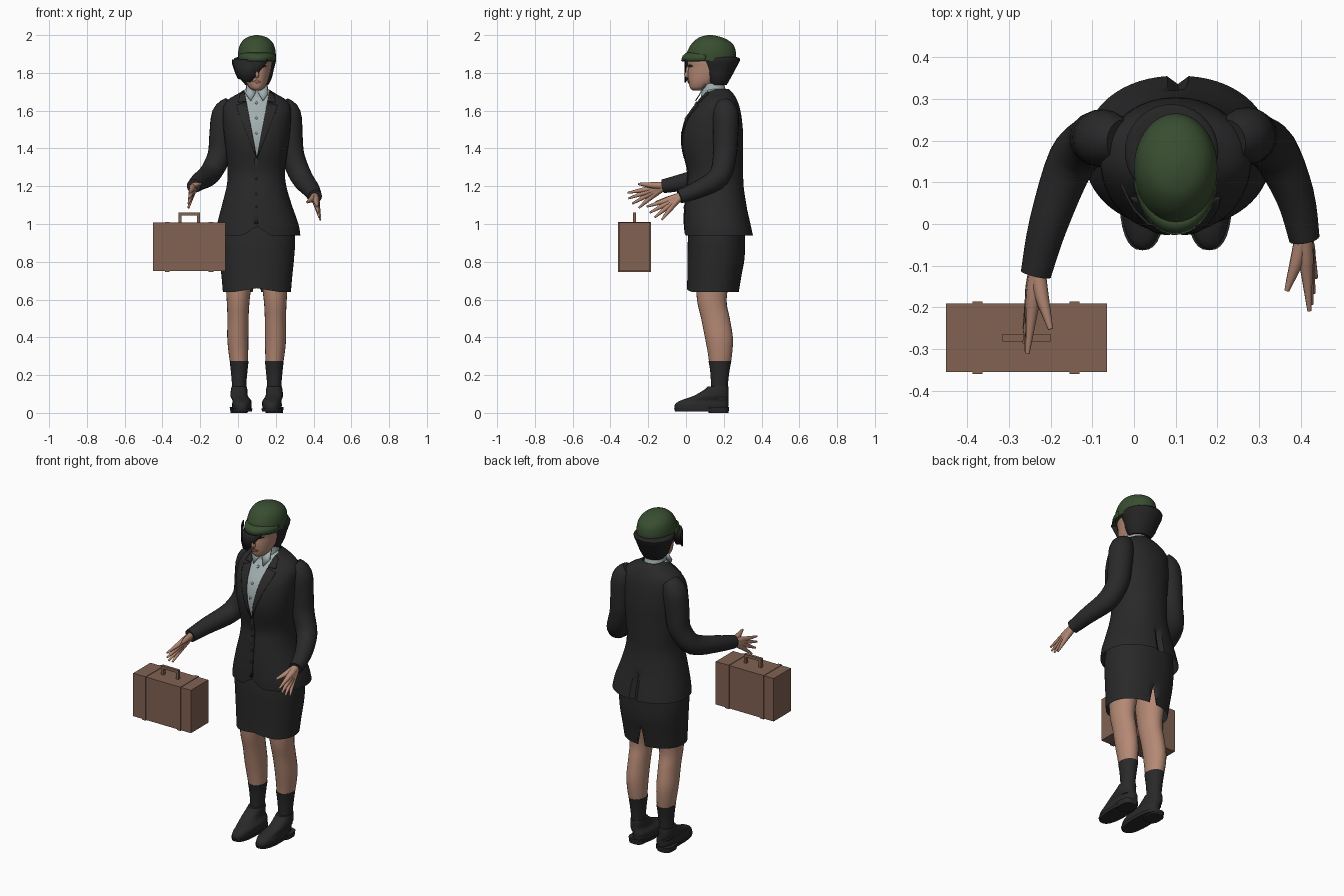
import bpy, bmesh, math
from mathutils import Vector, Matrix
from mathutils.bvhtree import BVHTree

if "Cube" in bpy.data.objects:
    bpy.data.objects.remove(bpy.data.objects["Cube"])

CX = 0.1  # body centre line


def material(name, rgb):
    m = bpy.data.materials.new(name)
    m.use_nodes = True
    m.diffuse_color = (*rgb, 1)
    bsdf = m.node_tree.nodes["Principled BSDF"]
    bsdf.inputs["Base Color"].default_value = (*rgb, 1)
    bsdf.inputs["Roughness"].default_value = 0.8
    return m


BLACK = material("charcoal_cloth", (0.022, 0.022, 0.023))
HAIR = material("black_hair", (0.018, 0.018, 0.019))
SKIN = material("skin", (0.46, 0.25, 0.175))
LIPS = material("lips", (0.32, 0.13, 0.1))
SHIRT = material("pale_grey_shirt", (0.36, 0.43, 0.43))
GREEN = material("dark_green_hat", (0.04, 0.075, 0.03))
BROWN = material("brown_leather", (0.22, 0.122, 0.086))


def mesh(name, verts, faces, mat, thick=0, angle=40):
    me = bpy.data.meshes.new(name)
    me.from_pydata([tuple(v) for v in verts], [], faces)
    bm = bmesh.new()
    bm.from_mesh(me)
    bmesh.ops.remove_doubles(bm, verts=bm.verts, dist=0.0002)
    bmesh.ops.recalc_face_normals(bm, faces=bm.faces)
    bm.to_mesh(me)
    bm.free()
    me.materials.append(mat)
    ob = bpy.data.objects.new(name, me)
    bpy.context.collection.objects.link(ob)
    if thick:
        mod = ob.modifiers.new("thickness", "SOLIDIFY")
        mod.thickness, mod.offset = thick, 0
    bpy.ops.object.select_all(action="DESELECT")
    ob.select_set(True)
    bpy.context.view_layer.objects.active = ob
    bpy.ops.object.shade_smooth_by_angle(angle=math.radians(angle))
    return ob


def spline(rows, n):
    """Catmull-Rom through rows of numbers."""
    r = [rows[0], *rows, rows[-1]]
    out = []
    for i in range(1, len(r) - 2):
        for s in range(n):
            t = s / n
            out.append([0.5 * (2 * b + (c - a) * t + (2 * a - 5 * b + 4 * c - d) * t * t
                               + (3 * b - a - 3 * c + d) * t ** 3)
                        for a, b, c, d in zip(r[i - 1], r[i], r[i + 1], r[i + 2])])
    return out + [list(rows[-1])]


def skin_rings(name, rings, mat, caps, **kw):
    n = len(rings[0])
    verts = [v for ring in rings for v in ring]
    faces = [(k * n + i, k * n + (i + 1) % n, (k + 1) * n + (i + 1) % n, (k + 1) * n + i)
             for k in range(len(rings) - 1) for i in range(n)]
    if caps:
        faces += [tuple(range(n)), tuple(range(len(verts) - n, len(verts)))]
    return mesh(name, verts, faces, mat, **kw)


def loft(name, rows, mat, steps=4, n=32, caps=True, warp=None, power=1, **kw):
    """Stacked oval sections: height, centre x, front y, back y, half width."""
    def p(v):
        return math.copysign(abs(v) ** power, v)
    rings = []
    for z, xc, yf, yb, hw in spline(rows, steps):
        ring = []
        for i in range(n):
            a = math.tau * i / n
            v = Vector((xc + hw * p(math.cos(a)), (yf + yb) / 2 + (yb - yf) / 2 * p(math.sin(a)), z))
            ring.append(warp(v) if warp else v)
        rings.append(ring)
    return skin_rings(name, rings, mat, caps, **kw)


def tube(name, pts, mat, steps=4, n=14):
    """Round limb along points of x, y, z, radius."""
    path = spline(pts, steps)
    pos = [Vector(q[:3]) for q in path]
    tan = [(pos[min(i + 1, len(pos) - 1)] - pos[max(i - 1, 0)]).normalized() for i in range(len(pos))]
    side = tan[0].orthogonal().normalized()
    rings = []
    for i, (c, t) in enumerate(zip(pos, tan)):
        if i:
            side = tan[i - 1].rotation_difference(t) @ side
        up = t.cross(side)
        rings.append([c + path[i][3] * (side * math.cos(math.tau * k / n) + up * math.sin(math.tau * k / n))
                      for k in range(n)])
    return skin_rings(name, rings, mat, True)


def box(name, lo, hi, mat):
    v = [(x, y, z) for x in (lo[0], hi[0]) for y in (lo[1], hi[1]) for z in (lo[2], hi[2])]
    return mesh(name, v, [(0, 1, 3, 2), (4, 6, 7, 5), (0, 4, 5, 1), (2, 3, 7, 6), (0, 2, 6, 4), (1, 5, 7, 3)], mat)


def tree_of(ob):
    bm = bmesh.new()
    bm.from_mesh(ob.data)
    return BVHTree.FromBMesh(bm)


def patch(name, tree, corners, mat, side=1, thick=0.008, n=8):
    """Thin plate laid on the front of a surface; corners are x offset and height."""
    a, b, c, d = [Vector((CX + side * x, z)) for x, z in corners]
    verts = []
    for j in range(n + 1):
        for i in range(n + 1):
            q = a.lerp(b, i / n).lerp(d.lerp(c, i / n), j / n)
            hit = tree.ray_cast(Vector((q.x, -1, q.y)), Vector((0, 1, 0)))[0]
            verts.append((q.x, (hit.y if hit else 0.1) - 0.002, q.y))
    w = n + 1
    faces = [(j * w + i, j * w + i + 1, (j + 1) * w + i + 1, (j + 1) * w + i) for j in range(n) for i in range(n)]
    return mesh(name, verts, faces, mat, thick)


# Jacket body: raised hem at the front opening, pinched vent at the back
def jacket_warp(v):
    dx = abs(v.x - CX)
    if v.y < 0.1:
        v.z = max(v.z, 0.94 + 0.05 * max(0, 1 - dx / 0.07))
    elif dx < 0.012 and v.z < 1.1:
        v.y -= 0.02
    return v


jacket = loft("jacket", [
    (.94, .105, -.01, .355, .225), (1, .105, -.01, .342, .215), (1.1, .1, -.005, .32, .185),
    (1.2, .098, .005, .305, .158), (1.28, .097, .01, .303, .152), (1.4, .1, -.018, .303, .165),
    (1.48, .1, -.02, .302, .175), (1.56, .1, 0, .295, .18), (1.62, .1, .04, .283, .178),
    (1.66, .1, .07, .268, .15), (1.69, .1, .09, .25, .1), (1.715, .1, .1, .225, .06)],
    BLACK, n=64, caps=False, warp=jacket_warp, power=0.93)

# Shirt showing in the jacket's V opening, cut along the lapel lines
V_LOW, V_SLOPE = 1.355, 0.19
jacket.data.materials.append(SHIRT)
bm = bmesh.new()
bm.from_mesh(jacket.data)
for s in (1, -1):
    bmesh.ops.bisect_plane(bm, geom=bm.verts[:] + bm.edges[:] + bm.faces[:], dist=1e-5,
                           plane_co=(CX, 0, V_LOW), plane_no=(s, 0, -V_SLOPE))
for f in bm.faces:
    c = f.calc_center_median()
    if c.y < 0.15 and abs(c.x - CX) < V_SLOPE * (c.z - V_LOW):
        f.material_index = 1
bm.to_mesh(jacket.data)
bm.free()

# Lapels, placket, buttons
front = tree_of(jacket)
for s, tag in ((1, "left"), (-1, "right")):
    patch(tag + "_lapel", front, [(0, 1.345), (.1, 1.6), (.107, 1.628), (.055, 1.645)], BLACK, s)
    patch(tag + "_jacket_collar", front, [(.056, 1.648), (.1, 1.645), (.088, 1.685), (.066, 1.7)], BLACK, s)
    mesh(tag + "_shirt_collar_flap", [(CX + s * x, y, z) for x, y, z in
         ((.004, .082, 1.7), (.052, .1, 1.742), (.06, .075, 1.69), (.032, .05, 1.652))],
         [(0, 1, 2, 3)], SHIRT, 0.006)
patch("front_placket", front, [(-.012, 1.0), (.006, 1.0), (.006, 1.35), (-.012, 1.35)], BLACK, thick=0.005)
for mat, heights in ((HAIR, (1.24, 1.16, 1.09)), (SHIRT, (1.64, 1.56, 1.48))):
    for z in heights:
        patch("button", front, [(-.01, z), (-.003, z - .007), (.004, z), (-.003, z + .007)], mat, thick=0.009, n=2)
loft("shirt_collar", [(1.67, CX, .078, .215, .064), (1.71, CX, .085, .21, .06), (1.745, CX, .09, .2, .055)],
     SHIRT, caps=False)


# Skirt with arched front hem and a slit at the back
def skirt_warp(v):
    dx = abs(v.x - CX)
    low = 0.64 + (0.02 * max(0, 1 - dx / 0.12) if v.y < 0.14 else 0.12 * max(0, 1 - dx / 0.022))
    v.z = max(v.z, low)
    return v


loft("skirt", [(.64, CX, .005, .28, .18), (.72, CX, .007, .293, .187), (.82, CX, .008, .31, .197),
               (.92, CX, .01, .312, .203), (1.0, CX, .02, .31, .195)],
     BLACK, n=64, caps=False, warp=skirt_warp, power=0.9)

# Legs, socks and shoes
for tag, x, toe in (("left", .192, .168), ("right", .006, .035)):
    o = 1 if tag == "left" else -1
    loft(tag + "_leg", [(.25, x, .125, .235, .045), (.32, x + o * .004, .115, .245, .052),
                        (.4, x + o * .007, .1, .248, .056), (.5, x + o * .006, .08, .232, .056),
                        (.6, x + o * .005, .058, .215, .061), (.75, x, .05, .24, .075),
                        (.9, x, .06, .26, .08)], SKIN, n=24)
    loft(tag + "_sock", [(.07, x, .13, .22, .036), (.15, x, .132, .222, .038), (.22, x, .128, .23, .044),
                         (.275, x, .119, .24, .05)], BLACK, n=24)
    mid = (x + toe) / 2
    loft(tag + "_shoe", [(.02, mid, -.06, .222, .05), (.045, mid, -.058, .225, .052),
                         (.065, mid, -.03, .226, .05), (.09, x, .04, .226, .046),
                         (.125, x, .1, .226, .043), (.14, x, .115, .224, .04)], BLACK, n=32, power=0.85)
    loft(tag + "_sole", [(.008, mid, -.058, .226, .053), (.024, mid, -.063, .228, .056)], BLACK, power=0.8)
    loft(tag + "_heel", [(0, x, .12, .225, .045), (.03, x, .11, .228, .05)], BLACK, power=0.7)

# Sleeves and hands
sleeves = {
    "right": [(-.03, .2, 1.63, .05), (-.07, .205, 1.58, .068), (-.085, .205, 1.47, .067), (-.1, .2, 1.36, .062),
              (-.15, .15, 1.265, .058), (-.205, 0, 1.225, .047), (-.235, -.12, 1.2, .037)],
    "left": [(.23, .2, 1.63, .05), (.265, .21, 1.58, .068), (.275, .21, 1.47, .067), (.29, .205, 1.36, .062),
             (.335, .175, 1.25, .058), (.385, .07, 1.185, .047), (.408, -.035, 1.145, .037)]}
tips = {
    "right": [(-.255, -.31, 1.165), (-.258, -.305, 1.135), (-.262, -.285, 1.107), (-.262, -.25, 1.085)],
    "left": [(.42, -.208, 1.092), (.425, -.192, 1.06), (.43, -.165, 1.035), (.436, -.128, 1.022)]}
thumbs = {"right": (-.2, -.252, 1.212), "left": (.366, -.16, 1.115)}
for tag, pts in sleeves.items():
    tube(tag + "_sleeve", pts, BLACK, n=20)
    wrist, elbow = Vector(pts[-1][:3]), Vector(pts[-2][:3])
    start = wrist.lerp(elbow, 0.1)
    for k, tip in enumerate(tips[tag]):
        tip = Vector(tip)
        tube(f"{tag}_finger_{k + 1}", [(*start, .02), (*wrist.lerp(tip, .25), .019), (*wrist.lerp(tip, .5), .014),
                                       (*wrist.lerp(tip, .75), .0095), (*tip, .005)], SKIN, 3, 10)
    thumb = Vector(thumbs[tag])
    tube(tag + "_thumb", [(*start, .02), (*wrist.lerp(thumb, .4), .017), (*wrist.lerp(thumb, .75), .011),
                          (*thumb, .006)], SKIN, 3, 10)

# Head, neck and face
tube("neck", [(CX, .15, 1.64, .05), (CX, .14, 1.7, .047), (CX, .13, 1.79, .047)], SKIN)
head = loft("head", [(1.708, CX, .035, .09, .018), (1.72, CX, .022, .12, .038), (1.75, CX, .014, .17, .056),
                     (1.79, CX, .01, .22, .068), (1.83, CX, .012, .24, .075), (1.87, CX, .008, .245, .077),
                     (1.93, CX, .04, .22, .06)], SKIN, n=40)
tube("nose", [(CX, .018, 1.84, .006), (CX, .004, 1.81, .01), (CX, .003, 1.787, .012), (CX, .012, 1.778, .008)], SKIN)
face = tree_of(head)
patch("lips", face, [(-.024, 1.755), (0, 1.744), (.024, 1.755), (0, 1.764)], LIPS, thick=0.006)
for s in (1, -1):
    patch("eye", face, [(.02, 1.835), (.034, 1.829), (.05, 1.836), (.034, 1.844)], HAIR, s, 0.005)

# Bobbed hair and the swept fringe over one eye
loft("hair_bob", [(1.735, CX, .12, .215, .06), (1.77, .095, .1, .235, .083), (1.82, .092, .08, .262, .098),
                  (1.872, .09, .06, .287, .112), (1.885, .095, .08, .26, .09)], HAIR, n=36)
fringe = [(-.03, 1.85), (-.015, 1.805), (0, 1.77), (.035, 1.757), (.065, 1.748), (.1, 1.79), (.157, 1.86)]
verts = []
for x, low in fringe:
    y = -.004 + .1 * max(0, (.05 - x) / .08) ** 2
    verts += [(x, y, 1.87), (x, y, low)]
mesh("fringe", verts, [(2 * i, 2 * i + 1, 2 * i + 3, 2 * i + 2) for i in range(len(fringe) - 1)], HAIR, 0.006)

# Hat crown and sloping peak
loft("hat_crown", [(1.862, CX, .005, .262, .098), (1.9, CX, .003, .265, .1), (1.94, CX, .02, .256, .093),
                   (1.97, CX, .045, .228, .076), (1.99, CX, .075, .185, .048), (2.0, CX, .115, .14, .008)], GREEN, n=36)
verts, N = [], 18
for i in range(N + 1):
    t = math.radians(-80 + 160 * i / N)
    for r, (w, d, z) in enumerate(((.09, .124, 1.905), (.098, .145, 1.888), (.1, .152, 1.862))):
        verts.append((CX + w * math.sin(t), .13 - d * math.cos(t), z))
mesh("hat_peak", verts, [(3 * i + r, 3 * i + r + 1, 3 * i + r + 4, 3 * i + r + 3)
                         for i in range(N) for r in range(2)], GREEN, 0.008)

# Suitcase with two straps and a handle
box("suitcase", (-.45, -.355, .75), (-.065, -.19, 1.008), BROWN)
for x in (-.375, -.143):
    box("suitcase_strap", (x - .012, -.359, .747), (x + .012, -.186, 1.011), BROWN)
for x in (-.307, -.208):
    box("handle_post", (x - .008, -.281, 1.0), (x + .008, -.264, 1.055), BROWN)
box("handle_bar", (-.315, -.281, 1.045), (-.2, -.264, 1.062), BROWN)
